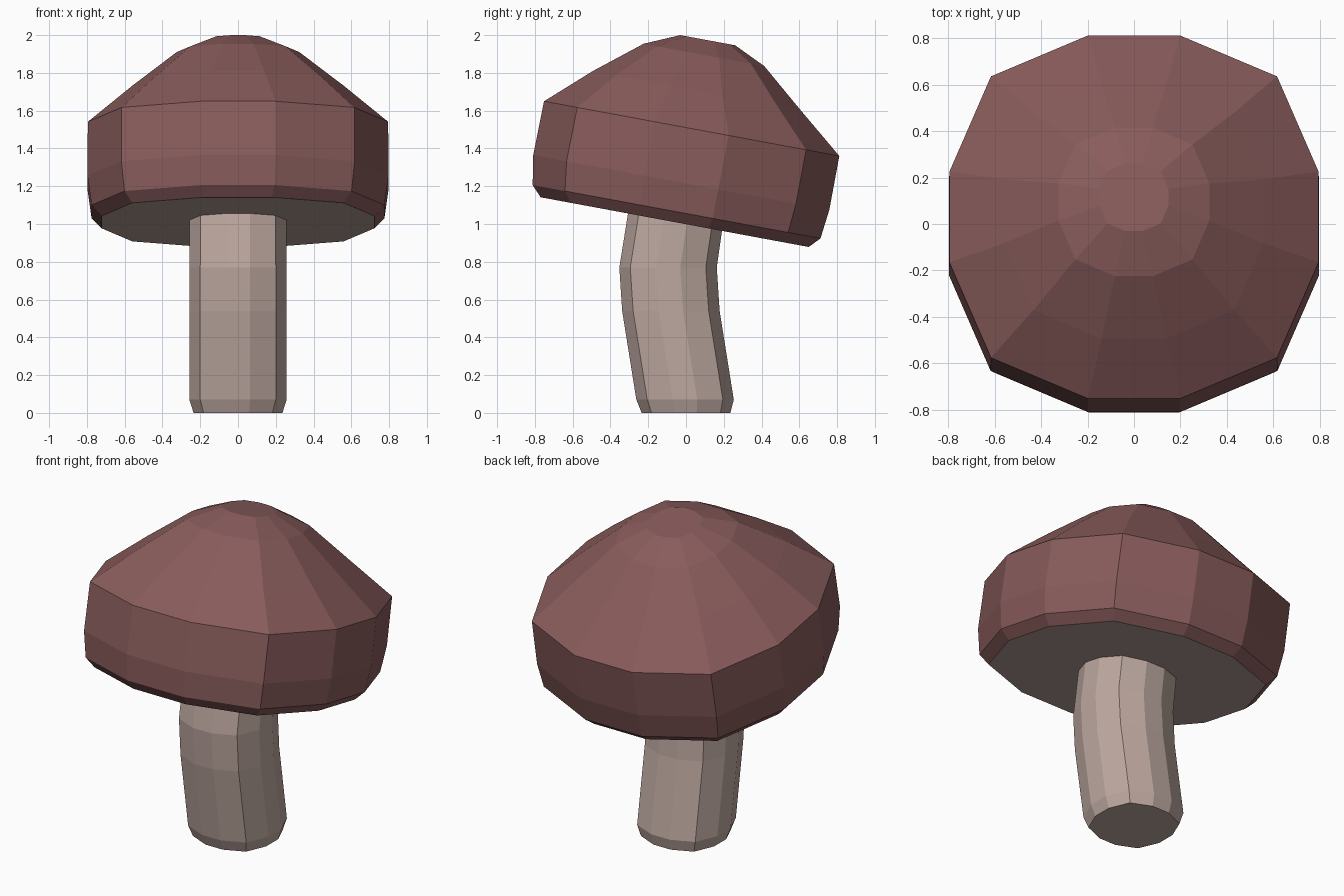
import bpy, bmesh, math

if "Cube" in bpy.data.objects:
    bpy.data.objects.remove(bpy.data.objects["Cube"])

TILT = math.radians(10.5)

# Twelve-sided, slightly squared cross-section of unit half-width
QUARTER = [(1, 0.25), (0.775, 0.775), (0.25, 1)]
SECTION = []
for k in range(4):
    for x, y in QUARTER:
        for _ in range(k):
            x, y = -y, x
        SECTION.append((x, y))


def material(name, color):
    m = bpy.data.materials.new(name)
    m.diffuse_color = (*color, 1)
    m.use_nodes = True
    m.node_tree.nodes["Principled BSDF"].inputs["Base Color"].default_value = m.diffuse_color
    return m


def loft(name, rings, tilt, mats):
    """Skin rings given as (centre y, centre z, half-width), bottom to top."""
    bm = bmesh.new()
    loops = []
    for cy, cz, r in rings:
        loops.append([bm.verts.new((x * r, cy + y * r * math.cos(tilt),
                                    cz - y * r * math.sin(tilt)))
                      for x, y in SECTION])
    n = len(SECTION)
    for a, b in zip(loops, loops[1:]):
        for i in range(n):
            j = (i + 1) % n
            bm.faces.new((a[i], a[j], b[j], b[i]))
    bottom = bm.faces.new(loops[0][::-1])
    bottom.material_index = len(mats) - 1
    bm.faces.new(loops[-1])
    mesh = bpy.data.meshes.new(name)
    bm.to_mesh(mesh)
    bm.free()
    for m in mats:
        mesh.materials.append(m)
    obj = bpy.data.objects.new(name, mesh)
    bpy.context.collection.objects.link(obj)
    return obj


red_brown = material("red_brown", (0.25, 0.106, 0.106))
pale = material("pale_flesh", (0.51, 0.39, 0.35))

# Bent stem, running a little way into the cap
loft("stem", [(0, 0, 0.235), (-0.005, 0.07, 0.258), (-0.08, 0.54, 0.258),
              (-0.095, 0.77, 0.258), (-0.045, 1.1, 0.255)], 0, [pale])

# Tilted cap with a pale underside
loft("cap", [(-0.06, 1.01, 0.722), (-0.05, 1.065, 0.775),
             (-0.025, 1.22, 0.797), (0.03, 1.505, 0.795),
             (0.055, 1.708, 0.558), (0.095, 1.895, 0.325),
             (0.115, 1.973, 0.148)], TILT, [red_brown, pale])
